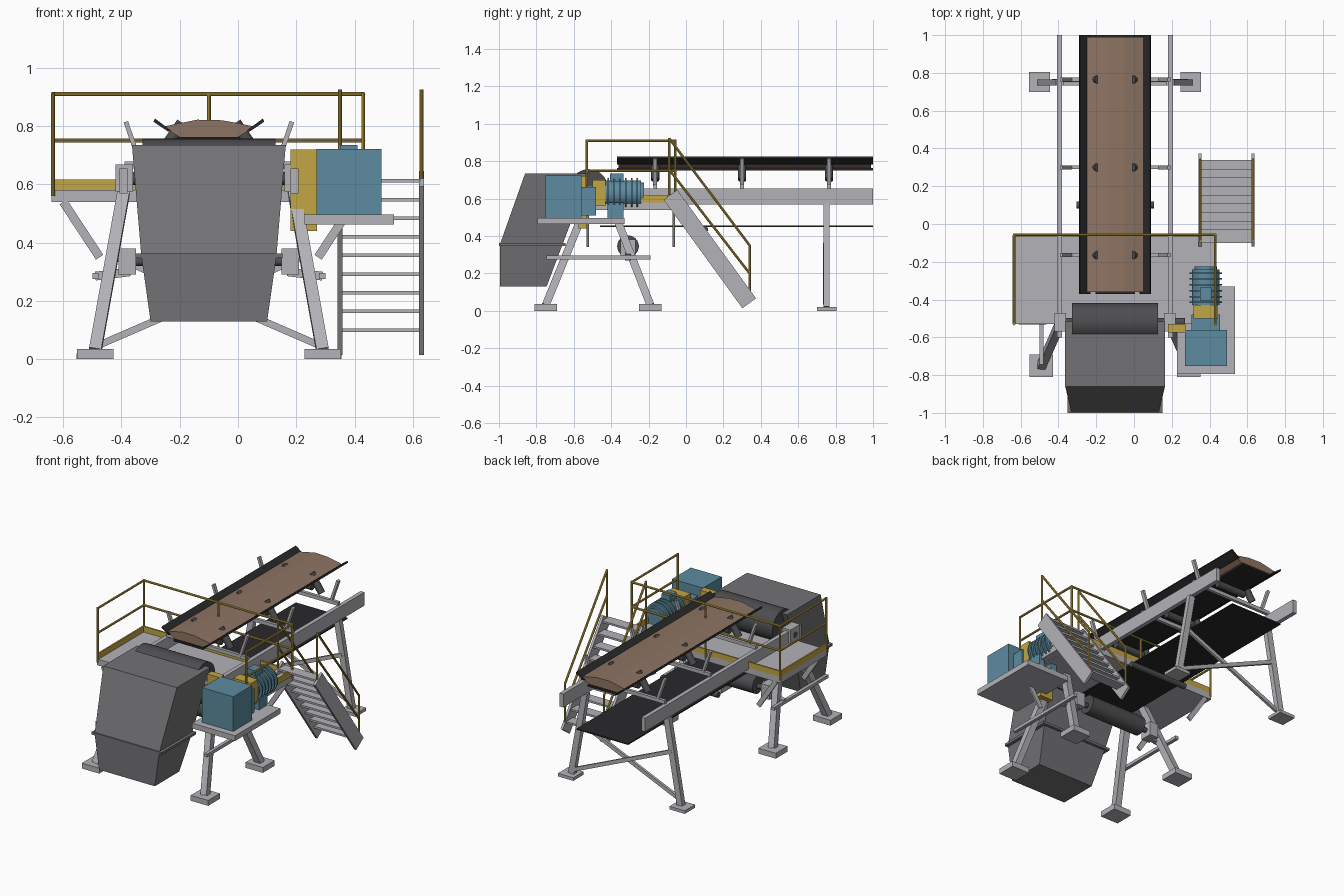
import bpy, bmesh
from mathutils import Vector, Matrix

if "Cube" in bpy.data.objects:
    bpy.data.objects.remove(bpy.data.objects["Cube"])

CX = -0.1  # conveyor centre line


def material(name, r, g, b):
    m = bpy.data.materials.new(name)
    m.use_nodes = True
    m.diffuse_color = (r, g, b, 1)
    m.node_tree.nodes["Principled BSDF"].inputs["Base Color"].default_value = (r, g, b, 1)
    return m


STEEL = material("light steel", 0.45, 0.45, 0.48)
HOOD = material("hood grey", 0.17, 0.17, 0.18)
DARK = material("roller grey", 0.075, 0.075, 0.08)
RUBBER = material("belt black", 0.022, 0.022, 0.024)
ORE = material("ore brown", 0.27, 0.175, 0.125)
BLUE = material("drive blue", 0.11, 0.26, 0.35)
YELLOW = material("safety yellow", 0.55, 0.38, 0.06)


def finish(name, bm, mat, smooth=False):
    bmesh.ops.recalc_face_normals(bm, faces=bm.faces)
    me = bpy.data.meshes.new(name)
    bm.to_mesh(me)
    bm.free()
    me.materials.append(mat)
    ob = bpy.data.objects.new(name, me)
    bpy.context.collection.objects.link(ob)
    if smooth:
        bpy.context.view_layer.objects.active = ob
        ob.select_set(True)
        bpy.ops.object.shade_smooth_by_angle()
        ob.select_set(False)
    return ob


def box(name, x, y, z, mat):
    bm = bmesh.new()
    lo, hi = Vector((x[0], y[0], z[0])), Vector((x[1], y[1], z[1]))
    bmesh.ops.create_cube(bm, size=1, matrix=Matrix.Translation((lo + hi) / 2) @ Matrix.Diagonal((*(hi - lo), 1)))
    return finish(name, bm, mat)


def along(p, q, side):
    d = (q - p).normalized()
    u = (Vector(side) - d * d.dot(Vector(side))).normalized()
    m = Matrix((u, d.cross(u), d)).transposed().to_4x4()
    m.translation = (p + q) / 2
    return m


def bar(name, p, q, w, h, mat=STEEL, side=(1, 0, 0)):
    """Rectangular bar from p to q, w wide along the side direction."""
    p, q = Vector(p), Vector(q)
    bm = bmesh.new()
    bmesh.ops.create_cube(bm, size=1, matrix=along(p, q, side) @ Matrix.Diagonal((w, h, (q - p).length, 1)))
    return finish(name, bm, mat)


def rod(name, p, q, r, mat, n=24):
    p, q = Vector(p), Vector(q)
    side = (0, 0, 1) if abs((q - p).normalized().z) < 0.9 else (1, 0, 0)
    bm = bmesh.new()
    bmesh.ops.create_cone(bm, cap_ends=True, segments=n, radius1=r, radius2=r,
                          depth=(q - p).length, matrix=along(p, q, side))
    return finish(name, bm, mat, True)


def extrude_y(name, profile, y0, y1, mat):
    bm = bmesh.new()
    f = bm.faces.new([bm.verts.new((x, y0, z)) for x, z in profile])
    new = bmesh.ops.extrude_face_region(bm, geom=[f])["geom"]
    bmesh.ops.translate(bm, vec=(0, y1 - y0, 0), verts=[v for v in new if isinstance(v, bmesh.types.BMVert)])
    return finish(name, bm, mat)


def loft(name, rings, mat):
    """Stack of rectangles given as half width, front y, back y, z."""
    bm = bmesh.new()
    loops = [[bm.verts.new(c) for c in ((CX - w, a, z), (CX + w, a, z), (CX + w, b, z), (CX - w, b, z))]
             for w, a, b, z in rings]
    for lo, hi in zip(loops, loops[1:]):
        for i in range(4):
            bm.faces.new((lo[i], lo[i - 1], hi[i - 1], hi[i]))
    bm.faces.new(loops[0])
    bm.faces.new(loops[-1])
    return finish(name, bm, mat)


# Discharge hood and lower chute
loft("discharge_hood", [(0.232, -0.995, -0.66, 0.355), (0.264, -0.86, -0.515, 0.735)], HOOD)
loft("lower_chute", [(0.2, -0.995, -0.745, 0.13), (0.232, -0.995, -0.66, 0.355)], HOOD)
box("chute_flange", (CX - 0.252, CX + 0.252), (-1.0, -0.645), (0.347, 0.363), HOOD)

# Head pulley, bend drum, return roller
rod("head_pulley", (CX - 0.228, -0.52, 0.655), (CX + 0.228, -0.52, 0.655), 0.102, DARK, 40)
rod("head_shaft", (CX - 0.32, -0.52, 0.62), (CX + 0.37, -0.52, 0.62), 0.022, DARK)
rod("bend_drum", (CX - 0.2, -0.31, 0.345), (CX + 0.2, -0.31, 0.345), 0.058, DARK, 32)
rod("bend_shaft", (CX - 0.3, -0.31, 0.335), (CX + 0.3, -0.31, 0.335), 0.015, DARK)
rod("return_roller", (CX - 0.205, 0.1, 0.435), (CX + 0.205, 0.1, 0.435), 0.018, DARK)

# Belt runs and load
box("return_belt", (CX - 0.185, CX + 0.185), (-0.46, 1.0), (0.449, 0.457), RUBBER)
box("carry_belt", (CX - 0.105, CX + 0.105), (-0.37, 1.0), (0.75, 0.763), RUBBER)
heap = [(-0.1, 0.762), (0.1, 0.762), (0.158, 0.798), (0.1, 0.81), (0.045, 0.82), (-0.04, 0.822), (-0.1, 0.81), (-0.158, 0.798)]
extrude_y("ore_load", [(CX + x, z) for x, z in heap], -0.36, 0.99, ORE)
wing = [(0.13, 0.785), (0.14, 0.781), (0.19, 0.815), (0.185, 0.826)]

for s, tag in ((-1, "right"), (1, "left")):
    def X(d):
        return CX + s * d

    def span(a, b):
        return sorted((X(a), X(b)))

    extrude_y(tag + "_belt_wing", [(X(x), z) for x, z in wing], -0.37, 1.0, RUBBER)
    box(tag + "_stringer", span(0.28, 0.307), (-0.6, 1.0), (0.568, 0.655), STEEL)
    box(tag + "_head_bearing", span(0.26, 0.32), (-0.57, -0.47), (0.575, 0.668), STEEL)
    box(tag + "_bend_bearing", span(0.25, 0.31), (-0.35, -0.27), (0.29, 0.38), STEEL)
    bar(tag + "_bend_support", (X(0.27), -0.31, 0.3), (X(0.39), -0.31, 0.285), 0.03, 0.03, side=(0, 1, 0))

    # A-frame legs with feet and tie beam
    for foot_y, top_y, end in ((-0.75, -0.53, "front"), (-0.19, -0.4, "middle")):
        bar(f"{tag}_{end}_leg", (X(0.39), foot_y, 0.03), (X(0.293), top_y, 0.57), 0.042, 0.042)
        box(f"{tag}_{end}_foot", span(0.328, 0.453), (foot_y - 0.06, foot_y + 0.06), (0, 0.035), STEEL)
    box(tag + "_tie_beam", span(0.378, 0.4), (-0.745, -0.19), (0.275, 0.295), STEEL)

    # Rear trestle
    bar(tag + "_rear_leg", (X(0.39), 0.75, 0.02), (X(0.293), 0.75, 0.57), 0.04, 0.032)
    box(tag + "_rear_foot", span(0.345, 0.455), (0.7, 0.805), (0, 0.02), STEEL)
    bar(tag + "_rear_cross_brace", (X(0.385), 0.75 + s * 0.01, 0.045), (X(-0.33), 0.75 + s * 0.01, 0.355),
        0.016, 0.024, side=(0, 1, 0))

    # Brackets beneath the walkway
    for y in (-0.525, -0.065):
        bar(tag + "_deck_brace", (X(0.5), y, 0.54), (X(0.375), y, 0.35), 0.012, 0.03, side=(0, 1, 0))

    # Troughing idlers
    for y in (-0.165, 0.3, 0.765):
        bar(tag + "_idler_arm", (X(0.235), y, 0.67), (X(0.285), y, 0.815), 0.022, 0.016, side=(0, 1, 0))
        rod(tag + "_wing_roller", (X(0.165), y, 0.7), (X(0.09), y, 0.81), 0.022, DARK, 16)

for y in (-0.165, 0.3, 0.765):
    box("idler_cross_bar", (CX - 0.29, CX + 0.29), (y - 0.01, y + 0.01), (0.655, 0.678), STEEL)
    rod("centre_roller", (CX - 0.1, y, 0.725), (CX + 0.1, y, 0.725), 0.022, DARK, 16)

# Walkway deck, toe boards and railing
L, R, F, B = -0.635, 0.43, -0.53, -0.057
box("walkway_deck", (L - 0.005, R), (F, B), (0.54, 0.58), STEEL)
box("rear_toe_board", (L, R), (B - 0.01, B), (0.58, 0.617), YELLOW)
for x in (L, R):
    box("side_toe_board", (x - 0.005, x + 0.005), (F, B), (0.58, 0.617), YELLOW)
for z in (0.75, 0.91):
    for a, b in (((L, F), (L, B)), ((L, B), (R, B)), ((R, B), (R, F))):
        rod("guard_rail", (*a, z), (*b, z), 0.007, YELLOW, 10)
for x, y in ((L, F), (L, B), (CX, B), (R, B), (R, F)):
    rod("guard_post", (x, y, 0.56), (x, y, 0.916), 0.007, YELLOW, 10)

# Stair with handrails
for x in (0.35, 0.63):
    bar("stair_stringer", (x, -0.083, 0.62), (x, 0.338, 0.04), 0.016, 0.09)
    rod("stair_top_post", (x, -0.09, 0.62), (x, -0.09, 0.925), 0.007, YELLOW, 10)
    rod("stair_bottom_post", (x, 0.34, 0.06), (x, 0.34, 0.352), 0.007, YELLOW, 10)
    for top, low in ((0.922, 0.35), (0.755, 0.2)):
        rod("stair_handrail", (x, -0.09, top), (x, 0.34, low), 0.007, YELLOW, 10)
for i in range(9):
    y, z = -0.065 + i * 0.046, 0.612 - i * 0.064
    box("stair_tread", (0.355, 0.625), (y - 0.035, y + 0.035), (z - 0.006, z + 0.006), STEEL)

# Drive: base, gearbox, coupling guard, finned motor, torque arm
box("drive_base", (0.228, 0.535), (-0.795, -0.33), (0.463, 0.497), STEEL)
box("gearbox", (0.27, 0.492), (-0.752, -0.56), (0.497, 0.722), BLUE)
box("gearbox_neck", (0.305, 0.455), (-0.56, -0.48), (0.51, 0.662), BLUE)
box("coupling_guard", (0.315, 0.445), (-0.5, -0.43), (0.56, 0.7), YELLOW)
box("torque_arm", (0.18, 0.272), (-0.575, -0.53), (0.44, 0.72), YELLOW)
MX, MZ = 0.38, 0.625
rod("motor_body", (MX, -0.43, MZ), (MX, -0.24, MZ), 0.072, BLUE, 32)
rod("motor_fan_cover", (MX, -0.24, MZ), (MX, -0.225, MZ), 0.06, BLUE, 32)
for i in range(6):
    y = -0.415 + i * 0.031
    rod("motor_fin", (MX, y - 0.004, MZ), (MX, y + 0.004, MZ), 0.086, BLUE, 32)
box("terminal_box", (0.35, 0.41), (-0.405, -0.335), (0.67, 0.735), BLUE)
for x in (0.335, 0.425):
    box("motor_foot", (x - 0.02, x + 0.02), (-0.42, -0.335), (0.497, 0.58), BLUE)
